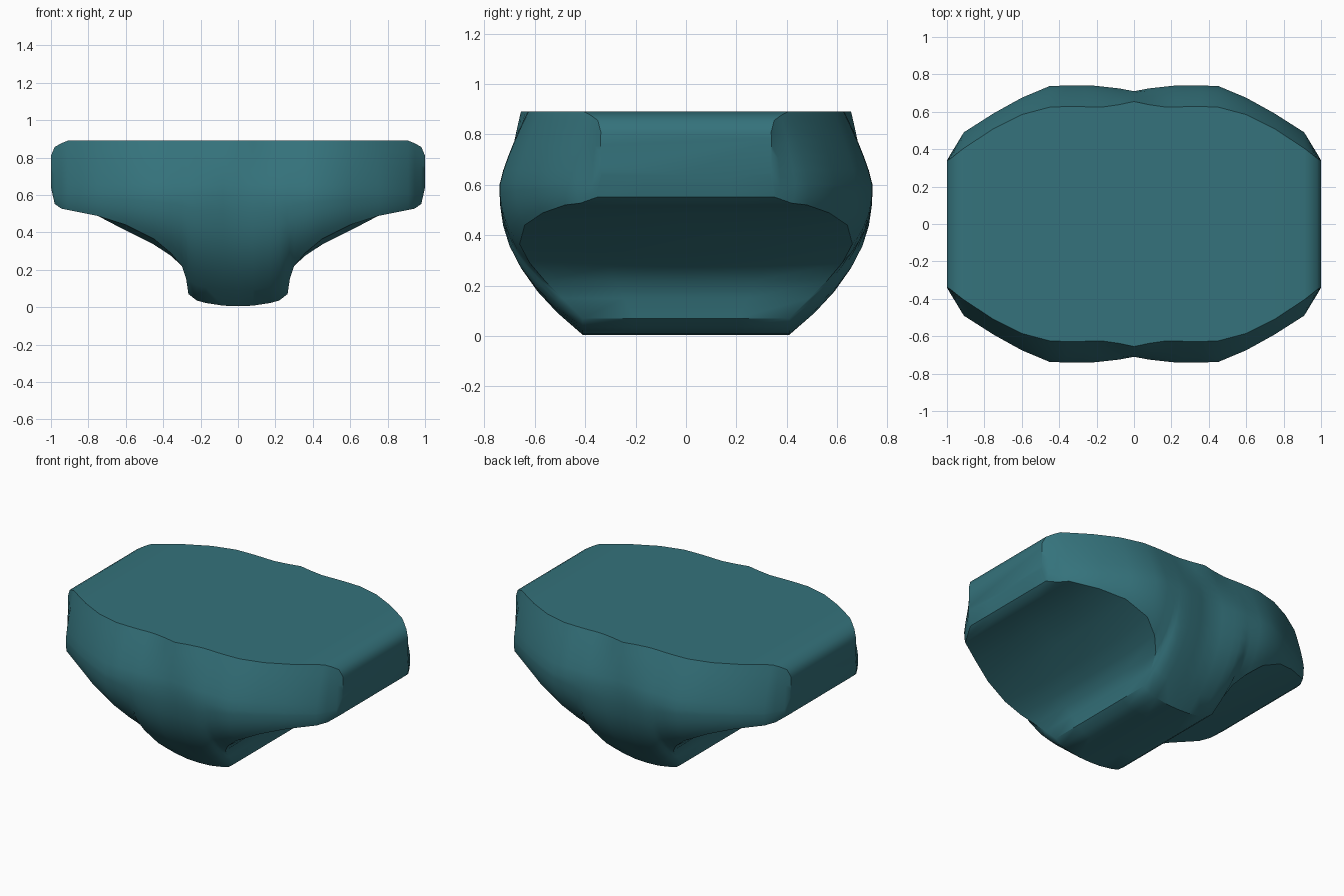
import bpy, bmesh, math

if "Cube" in bpy.data.objects:
    bpy.data.objects.remove(bpy.data.objects["Cube"])

# Stations from the centre outward: x, bottom z, top z, bottom half depth, widest half depth, top half depth
STATIONS = [
    (0.00, 0.005, 0.89, 0.41, 0.710, 0.655),
    (0.08, 0.008, 0.89, 0.41, 0.725, 0.638),
    (0.17, 0.022, 0.89, 0.41, 0.735, 0.625),
    (0.22, 0.035, 0.89, 0.41, 0.740, 0.625),
    (0.265, 0.070, 0.89, 0.41, 0.740, 0.627),
    (0.277, 0.150, 0.89, 0.49, 0.740, 0.627),
    (0.30, 0.220, 0.89, 0.56, 0.740, 0.628),
    (0.36, 0.290, 0.89, 0.62, 0.740, 0.628),
    (0.45, 0.365, 0.89, 0.66, 0.738, 0.625),
    (0.60, 0.440, 0.89, 0.64, 0.675, 0.585),
    (0.75, 0.488, 0.89, 0.57, 0.592, 0.510),
    (0.91, 0.520, 0.89, 0.48, 0.490, 0.405),
    (0.945, 0.527, 0.876, 0.42, 0.432, 0.378),
    (0.98, 0.552, 0.856, 0.35, 0.375, 0.350),
    (1.00, 0.640, 0.81, 0.335, 0.340, 0.338),
]
LOW, HIGH = 7, 5


def section(sx, st):
    """Closed ring of points in the y-z plane at one station."""
    x, zb, zt, yb, ym, yt = st
    zm = max(0.60, zb + 0.04)
    col = []
    for i in range(LOW + 1):
        s = i / LOW
        col.append((yb + (ym - yb) * (1 - (1 - s) ** 2.5), zb + (zm - zb) * s))
    for i in range(1, HIGH + 1):
        u = i / HIGH
        col.append((ym + (yt - ym) * u ** 1.25, zm + (zt - zm) * u))
    # leg opening surface sags a little between its front and back rims
    sag = 0.035 * math.sin(math.pi * (x - 0.3) / 0.45) if 0.3 < x < 0.75 else 0
    ring = [(y, z) for y, z in col] + [(-y, z) for y, z in reversed(col)]
    ring += [(-yb * 0.5, zb - sag), (0, zb - sag), (yb * 0.5, zb - sag)]
    return [(sx * x, y, z) for y, z in ring]


# Body lofted across from left to right
bm = bmesh.new()
sections = [section(-1, s) for s in reversed(STATIONS[1:])] + [section(1, s) for s in STATIONS]
rings = [[bm.verts.new(p) for p in sec] for sec in sections]
n = len(rings[0])
for a, b in zip(rings, rings[1:]):
    for i in range(n):
        j = (i + 1) % n
        bm.faces.new((a[i], a[j], b[j], b[i]))
bm.faces.new(rings[0])
bm.faces.new(rings[-1])
bmesh.ops.recalc_face_normals(bm, faces=bm.faces)

mesh = bpy.data.meshes.new("pelvis_body")
bm.to_mesh(mesh)
bm.free()
body = bpy.data.objects.new("pelvis_body", mesh)
bpy.context.collection.objects.link(body)

# Single teal colour
teal = bpy.data.materials.new("teal")
teal.diffuse_color = (0.035, 0.17, 0.20, 1)
teal.use_nodes = True
teal.node_tree.nodes["Principled BSDF"].inputs["Base Color"].default_value = teal.diffuse_color
mesh.materials.append(teal)

bpy.context.view_layer.objects.active = body
body.select_set(True)
bpy.ops.object.shade_smooth_by_angle(angle=math.radians(38))
